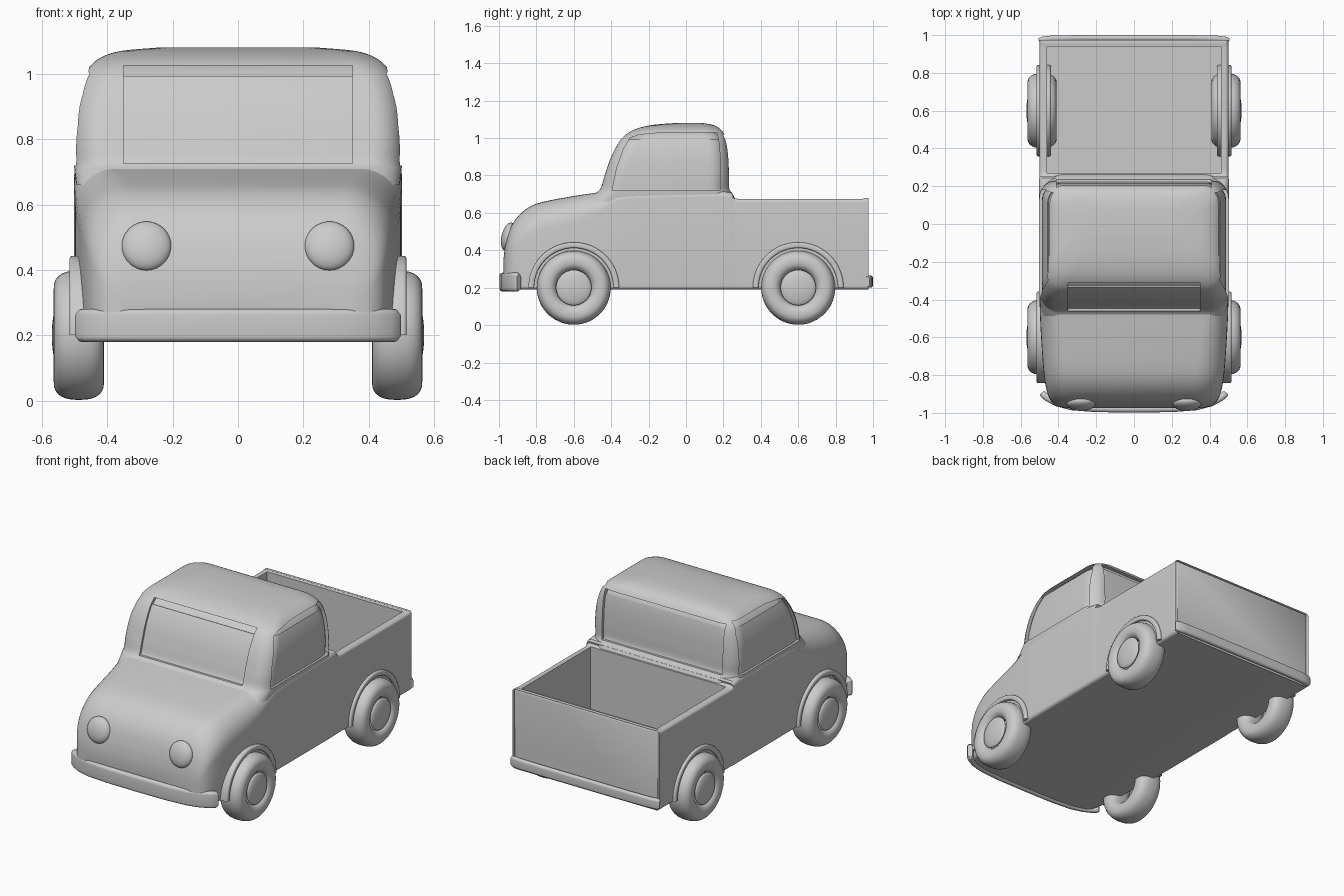
import bpy, bmesh
from math import sin, cos, pi, radians, copysign
from mathutils import Vector

if "Cube" in bpy.data.objects:
    bpy.data.objects.remove(bpy.data.objects["Cube"])


def loft(name, rings, loop=False):
    """Skin a list of closed rings, capped at the ends unless looped."""
    bm = bmesh.new()
    vs = [[bm.verts.new(p) for p in ring] for ring in rings]
    n = len(vs[0])
    pairs = list(zip(vs, vs[1:])) + ([(vs[-1], vs[0])] if loop else [])
    for a, b in pairs:
        for i in range(n):
            j = (i + 1) % n
            bm.faces.new((a[i], a[j], b[j], b[i]))
    if not loop:
        bm.faces.new(vs[0])
        bm.faces.new(vs[-1])
    bmesh.ops.recalc_face_normals(bm, faces=bm.faces[:])
    me = bpy.data.meshes.new(name)
    bm.to_mesh(me)
    bm.free()
    ob = bpy.data.objects.new(name, me)
    bpy.context.collection.objects.link(ob)
    return ob


def activate(ob):
    bpy.ops.object.select_all(action='DESELECT')
    ob.select_set(True)
    bpy.context.view_layer.objects.active = ob


def smooth(ob, angle=35):
    activate(ob)
    bpy.ops.object.shade_smooth_by_angle(angle=radians(angle))


def cut(ob, cutter):
    m = ob.modifiers.new("cut", 'BOOLEAN')
    m.operation, m.solver, m.object = 'DIFFERENCE', 'EXACT', cutter
    activate(ob)
    bpy.ops.object.modifier_apply(modifier=m.name)
    bpy.data.objects.remove(cutter)


def refine(rows, k=4):
    """Catmull-Rom interpolation of station rows."""
    v = [Vector(r) for r in rows]
    out = []
    for i in range(len(v) - 1):
        p0, p1, p2, p3 = v[max(i - 1, 0)], v[i], v[i + 1], v[min(i + 2, len(v) - 1)]
        for s in range(k):
            t = s / k
            out.append(p1 * (2*t**3 - 3*t*t + 1) + (p2 - p0) * 0.5 * (t**3 - 2*t*t + t)
                       + p2 * (3*t*t - 2*t**3) + (p3 - p1) * 0.5 * (t**3 - t*t))
    return out + [v[-1]]


def round_rect(u0, u1, v0, v1, r_low, r_high, n=8):
    """Rounded rectangle with separate radii at the low-v and high-v sides."""
    pts = []
    for q, (u, v, r) in enumerate(((u1 - r_high, v1 - r_high, r_high), (u0 + r_high, v1 - r_high, r_high),
                                   (u0 + r_low, v0 + r_low, r_low), (u1 - r_low, v0 + r_low, r_low))):
        for i in range(n + 1):
            a = (q + i / n) * pi / 2
            pts.append((u + r * cos(a), v + r * sin(a)))
    return pts


def box(name, x0, x1, y0, y1, z0, z1):
    return loft(name, [[(x0, y0, z), (x1, y0, z), (x1, y1, z), (x0, y1, z)] for z in (z0, z1)])


def turn(name, profile, cy, a0=0, a1=360, n=48):
    """Turn an (x, radius) profile about the axle at (cy, 0.2)."""
    full = a1 - a0 == 360
    rings = []
    for i in range(n if full else n + 1):
        a = radians(a0 + (a1 - a0) * i / n)
        rings.append([(x, cy + r * cos(a), 0.2 + r * sin(a)) for x, r in profile])
    return loft(name, rings, full)


# Lower body: stations of y, half width, top height, top corner radius
stations = [(-.975, .36, .36, .05), (-.965, .405, .43, .09), (-.94, .437, .515, .12),
            (-.90, .457, .58, .14), (-.84, .471, .63, .15), (-.76, .481, .66, .15),
            (-.6, .492, .69, .14), (-.5, .497, .705, .12), (-.4, .5, .72, .08),
            (-.3, .502, .72, .05), (.2, .502, .715, .03), (.26, .5, .678, .02),
            (.4, .5, .675, .018), (.93, .5, .675, .018), (.955, .497, .68, .018), (.968, .485, .668, .015)]
body = loft("body", [[(x, y, z) for x, z in round_rect(-w, w, .19, h, .02, r)]
                     for y, w, h, r in refine(stations)])
cut(body, box("bed_cutter", -.46, .46, .27, .94, .22, 1.2))
smooth(body)

# Cab: levels of z, front y, back y, half width, corner radius
levels = [(.66, -.54, .27, .495, .12), (.70, -.49, .25, .5, .11), (.73, -.457, .232, .502, .1),
          (.8, -.435, .23, .501, .09), (.9, -.40, .226, .494, .09), (.98, -.357, .217, .476, .09),
          (1.02, -.32, .205, .456, .09), (1.05, -.265, .182, .42, .09), (1.07, -.18, .145, .36, .09),
          (1.08, -.06, .09, .25, .07)]


def cab_shape(name, d):
    return loft(name, [[(x, y, z - d * (z > 1)) for x, y in
                        round_rect(-w + d, w - d, f + d, b - d, r, r)]
                       for z, f, b, w, r in refine(levels)])


cab = cab_shape("cab", 0)
windows = cab_shape("window_glass", .014)
cut(cab, box("windshield_cutter", -.35, .35, -.8, -.25, .725, 1.025))
cut(cab, box("rear_window_cutter", -.41, .41, .13, .5, .72, 1.02))
side = [(-.395, .72), (-.37, .84), (-.335, .94), (-.30, 1.0), (-.25, 1.018),
        (-.12, 1.03), (.165, 1.03), (.18, .96), (.183, .72)]
for s in (-1, 1):
    cut(cab, loft("side_window_cutter", [[(s * x, y, z) for y, z in side] for x in (.395, .7)]))
smooth(cab)
smooth(windows)


# Bumpers swept along the body ends
def bumper(name, path, z0, z1, t, r):
    rings = []
    for i, (x, y) in enumerate(path):
        a, b = Vector(path[max(i - 1, 0)]), Vector(path[min(i + 1, len(path) - 1)])
        d = (b - a).normalized()
        e = .8 if i in (0, len(path) - 1) else 1
        zc = (z0 + z1) / 2
        rings.append([(x - d.y * u * e, y + d.x * u * e, zc + (z - zc) * e)
                      for u, z in round_rect(-t, t, z0, z1, r, r, 5)])
    smooth(loft(name, rings), 50)


half = [(0, -.98), (.2, -.978), (.33, -.968), (.41, -.947), (.46, -.92), (.48, -.902), (.488, -.893)]
bumper("front_bumper", [(-x, y) for x, y in half[:0:-1]] + half, .18, .28, .018, .017)
half = [(0, .985), (.3, .985), (.44, .982), (.49, .976), (.503, .97)]
bumper("rear_bumper", [(-x, y) for x, y in half[:0:-1]] + half, .2, .265, .015, .014)

# Tires, hubs, fender arches and headlights
tire = []
for i in range(28):
    c, s = cos(2 * pi * i / 28), sin(2 * pi * i / 28)
    tire.append((.487 + .077 * copysign(abs(c) ** .8, c), .143 + .055 * copysign(abs(s) ** .8, s)))
arch = round_rect(.44, .516, .212, .243, .01, .01, 4)


def ellipsoid(name, loc, scale, tilt=0):
    bpy.ops.mesh.primitive_uv_sphere_add(segments=32, ring_count=16, radius=1, location=loc,
                                         rotation=(tilt, 0, 0))
    ob = bpy.context.object
    ob.name = name
    ob.scale = scale
    smooth(ob)


for s, sname in ((-1, "left"), (1, "right")):
    for y, yname in ((-.6, "front"), (.6, "rear")):
        tag = f"{yname}_{sname}"
        smooth(turn(tag + "_tire", [(s * x, r) for x, r in tire], y))
        ellipsoid(tag + "_hub", (s * .548, y, .2), (.022, .095, .095))
        smooth(turn(tag + "_fender", [(s * x, r) for x, r in arch], y, 0, 180, 32))
    ellipsoid(sname + "_headlight", (s * .28, -.951, .473), (.076, .035, .077), radians(-14))
